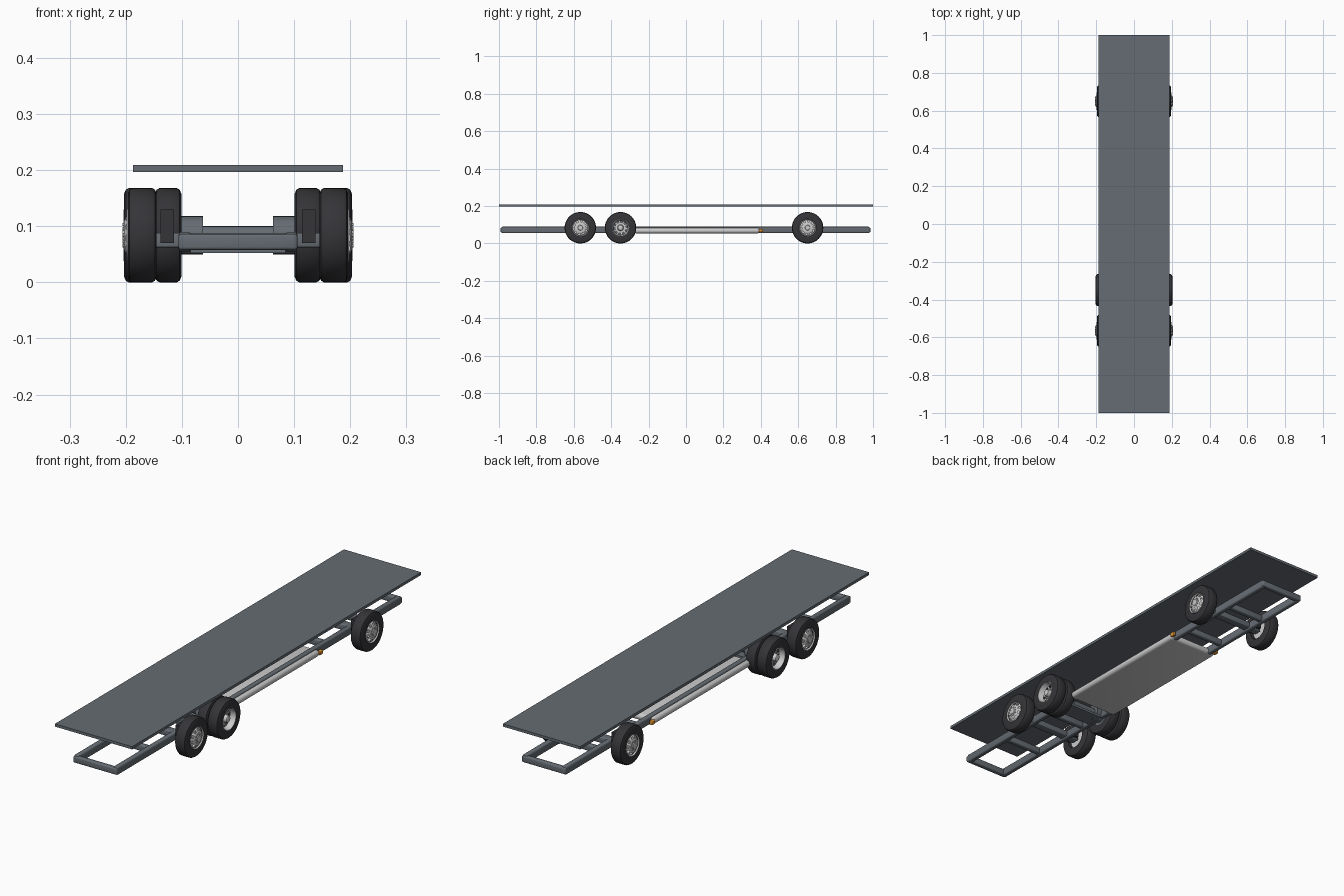
import bpy, bmesh, math
from mathutils import Vector

if "Cube" in bpy.data.objects:
    bpy.data.objects.remove(bpy.data.objects["Cube"])


def material(name, r, g, b):
    m = bpy.data.materials.new(name)
    m.diffuse_color = (r, g, b, 1)
    m.use_nodes = True
    m.node_tree.nodes["Principled BSDF"].inputs["Base Color"].default_value = m.diffuse_color
    return m


STEEL = material("dark_steel", 0.13, 0.15, 0.17)
RUBBER = material("rubber", 0.035, 0.035, 0.04)
ALLOY = material("alloy", 0.55, 0.56, 0.57)
AMBER = material("amber", 0.75, 0.3, 0.03)
WHEEL_Z = 0.084


def finish(name, bm, mat, angle=35):
    bmesh.ops.recalc_face_normals(bm, faces=bm.faces)
    me = bpy.data.meshes.new(name)
    bm.to_mesh(me)
    bm.free()
    ob = bpy.data.objects.new(name, me)
    bpy.context.collection.objects.link(ob)
    me.materials.append(mat)
    bpy.ops.object.select_all(action='DESELECT')
    ob.select_set(True)
    bpy.context.view_layer.objects.active = ob
    bpy.ops.object.shade_smooth_by_angle(angle=math.radians(angle))
    return ob


def box(name, lo, hi, mat=STEEL, bevel=0.0, segments=3, angle=35):
    bm = bmesh.new()
    bmesh.ops.create_cube(bm, size=1)
    lo, hi = Vector(lo), Vector(hi)
    for v in bm.verts:
        v.co = Vector((l + (h - l) * (c + 0.5) for l, h, c in zip(lo, hi, v.co)))
    if bevel:
        bmesh.ops.bevel(bm, geom=bm.edges[:], offset=bevel, segments=segments,
                        profile=0.5, affect='EDGES')
    return finish(name, bm, mat, angle)


def lathe(name, profile, y, side, mat, segments=40, hole_ring=None):
    """Revolve an (x, radius) profile about the wheel axis; optionally open holes in one ring."""
    bm = bmesh.new()
    rings = []
    for x, r in profile:
        rings.append([bm.verts.new((side * x,
                                    y + r * math.cos(2 * math.pi * i / segments),
                                    WHEEL_Z + r * math.sin(2 * math.pi * i / segments)))
                      for i in range(segments)])
    for k, (a, b) in enumerate(zip(rings, rings[1:])):
        for i in range(segments):
            if k == hole_ring and i % 4 < 2:
                continue
            j = (i + 1) % segments
            bm.faces.new((a[i], a[j], b[j], b[i]))
    bmesh.ops.remove_doubles(bm, verts=bm.verts, dist=1e-5)
    return finish(name, bm, mat)


def tyre(name, x0, x1, y, side):
    lathe(name, [(x0, 0.046), (x0, 0.074), (x0 + 0.003, 0.081), (x0 + 0.008, 0.084),
                 (x1 - 0.008, 0.084), (x1 - 0.003, 0.081), (x1, 0.074),
                 (x1, 0.046), (x0, 0.046)], y, side, RUBBER, 48)


def lug_nuts(name, x, radius, y, side):
    bm = bmesh.new()
    for i in range(10):
        a = 2 * math.pi * i / 10
        ret = bmesh.ops.create_cone(bm, cap_ends=True, segments=6, radius1=0.003,
                                    radius2=0.003, depth=0.005)
        for v in ret["verts"]:
            c = v.co.copy()
            v.co = (side * x + c.z, y + radius * math.cos(a) + c.x,
                    WHEEL_Z + radius * math.sin(a) + c.y)
    finish(name, bm, ALLOY)


# deck plate
box("deck", (-0.187, -1, 0.197), (0.187, 1, 0.209))

# ladder frame
for side, label in ((-1, "left"), (1, "right")):
    box(label + "_rail", (side * 0.095 - 0.011, -0.985, 0.055),
        (side * 0.095 + 0.011, 0.98, 0.09), bevel=0.006)
for i, y in enumerate((-0.98, -0.74, -0.45, 0.47, 0.74, 0.975)):
    end = abs(y) > 0.9
    w = 0.106 if end else 0.09
    box(f"cross_member_{i}", (-w, y - 0.011, 0.058), (w, y + 0.011, 0.086), bevel=0.005)

# flat rounded tank slung through the frame, with amber markers at its rear corners
box("tank", (-0.122, -0.28, 0.054), (0.122, 0.395, 0.083), ALLOY, 0.0135, 4, 60)
for side in (-1, 1):
    box("marker_lamp", (side * 0.118 - 0.007, 0.39, 0.060),
        (side * 0.118 + 0.007, 0.412, 0.078), AMBER, 0.003)

# single wheels, steering axle in front and trailing axle behind
for label, y in (("front", -0.565), ("rear", 0.65)):
    box(label + "_axle", (-0.147, y - 0.018, 0.062), (0.147, y + 0.018, 0.088), bevel=0.004)
    for side in (-1, 1):
        tyre(label + "_tyre", 0.145, 0.196, y, side)
        box(label + "_knuckle", (side * 0.126 - 0.012, y - 0.03, 0.07),
            (side * 0.126 + 0.012, y + 0.03, 0.13), RUBBER)
        # domed rim with ten openings
        lathe(label + "_rim", [(0.16, 0), (0.16, 0.044), (0.196, 0.047), (0.198, 0.046),
                               (0.192, 0.042), (0.196, 0.039), (0.200, 0.031),
                               (0.203, 0.026), (0.203, 0.014), (0.206, 0.012), (0.206, 0)],
              y, side, ALLOY, hole_ring=5)
        lug_nuts(label + "_lug_nuts", 0.203, 0.020, y, side)

# dual drive wheels
y = -0.35
lathe("drive_axle", [(-0.15, 0), (-0.15, 0.016), (0.15, 0.016), (0.15, 0)], y, 1, STEEL, 24)
box("axle_plate", (-0.085, y - 0.05, 0.052), (0.085, y + 0.03, 0.062))
for side in (-1, 1):
    tyre("inner_drive_tyre", 0.101, 0.148, y, side)
    tyre("outer_drive_tyre", 0.152, 0.203, y, side)
    lathe("brake_drum", [(0.062, 0), (0.062, 0.034), (0.104, 0.034), (0.104, 0.047),
                         (0.155, 0.047), (0.155, 0)], y, side, STEEL, 32)
    # recessed rim with ten openings
    lathe("drive_rim", [(0.155, 0), (0.155, 0.046), (0.203, 0.047), (0.204, 0.045),
                        (0.190, 0.042), (0.180, 0.038), (0.178, 0.029),
                        (0.178, 0.017), (0.198, 0.014), (0.200, 0.011), (0.200, 0)],
          y, side, ALLOY, hole_ring=5)
    lug_nuts("drive_lug_nuts", 0.180, 0.022, y, side)
